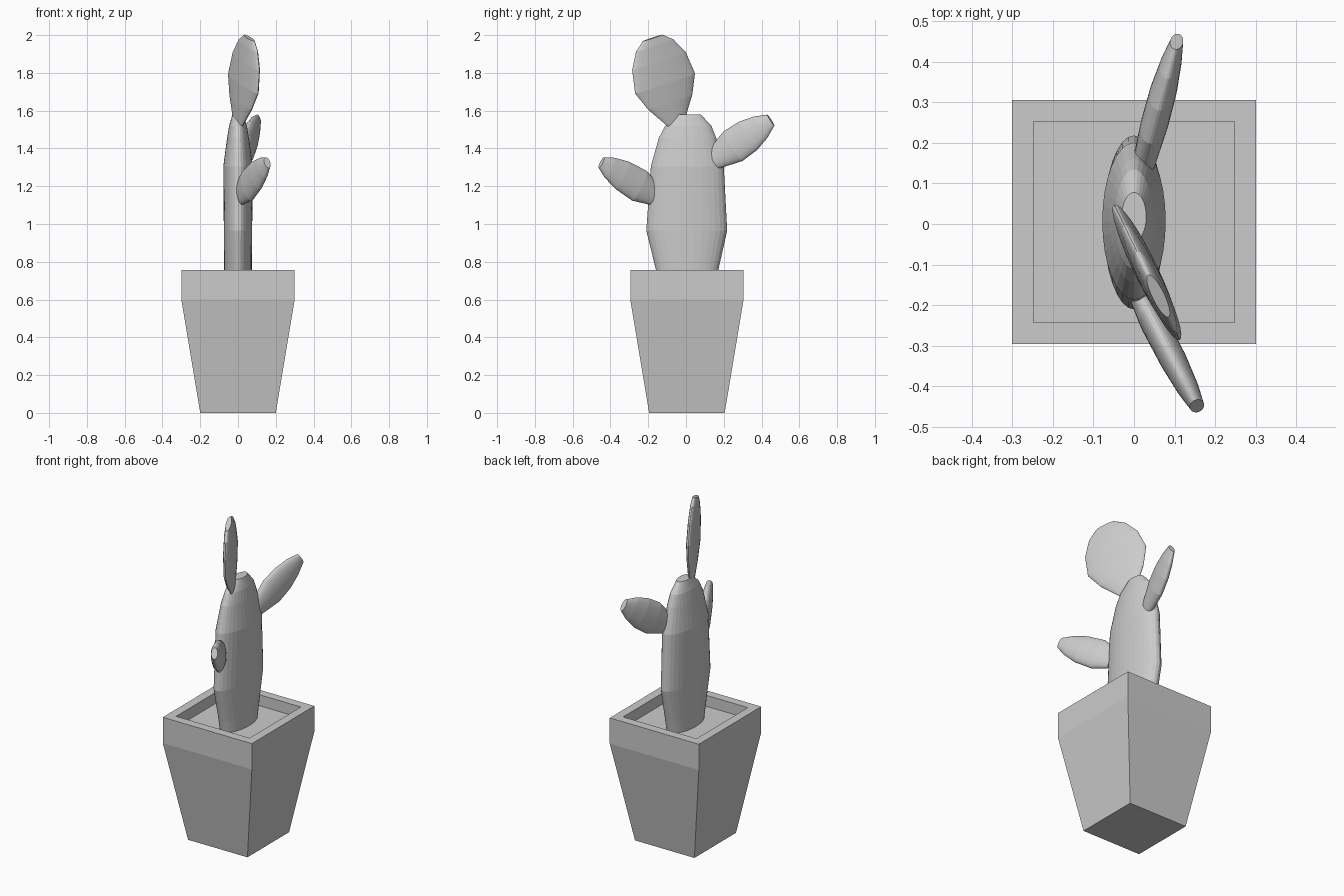
import bpy, bmesh
from math import cos, sin, pi
from mathutils import Vector

if "Cube" in bpy.data.objects:
    bpy.data.objects.remove(bpy.data.objects["Cube"])

CY = 0.005  # small shift of pot and trunk along y


def loft(name, rings, caps=True):
    """Skin a list of equal-length point rings; cap both ends."""
    bm = bmesh.new()
    loops = [[bm.verts.new(p) for p in ring] for ring in rings]
    n = len(loops[0])
    for a, b in zip(loops, loops[1:]):
        for i in range(n):
            j = (i + 1) % n
            bm.faces.new((a[i], a[j], b[j], b[i]))
    bm.faces.new(loops[0][::-1])
    bm.faces.new(loops[-1])
    bmesh.ops.recalc_face_normals(bm, faces=bm.faces)
    me = bpy.data.meshes.new(name)
    bm.to_mesh(me)
    bm.free()
    ob = bpy.data.objects.new(name, me)
    bpy.context.collection.objects.link(ob)
    return ob


def square(half, z):
    return [(sx * half, CY + sy * half, z) for sx, sy in ((-1, -1), (1, -1), (1, 1), (-1, 1))]


def ellipse(c, u, v, a, b, n=32):
    return [c + u * (a * cos(2 * pi * i / n)) + v * (b * sin(2 * pi * i / n)) for i in range(n)]


def pad(name, base, tip, heading, profile):
    """Flat cactus pad lying in the vertical plane along heading.
    profile: (fraction along axis, half width, half thickness)"""
    base, tip = Vector(base), Vector(tip)
    axis = (tip - base).normalized()
    side = Vector((-heading[1], heading[0], 0)).normalized()
    wide = axis.cross(side).normalized()
    side = wide.cross(axis)
    return loft(name, [ellipse(base.lerp(tip, t), wide, side, w, d) for t, w, d in profile])


# Square pot: flared body, straight rim, recessed soil
loft("pot", [square(h, z) for h, z in
             ((0.2, 0), (0.3, 0.6), (0.3, 0.757), (0.247, 0.757), (0.247, 0.69))])

# Main trunk: (z, y centre, half x, half y)
X, Y = Vector((1, 0, 0)), Vector((0, 1, 0))
loft("trunk", [ellipse(Vector((0, y, z)), X, Y, a, b) for z, y, a, b in
               ((0.685, 0.006, 0.071, 0.150), (0.757, 0.006, 0.073, 0.165),
                (0.965, 0.004, 0.075, 0.214), (1.305, 0.007, 0.078, 0.193),
                (1.455, 0.008, 0.058, 0.152), (1.52, 0.012, 0.047, 0.122),
                (1.58, 0.018, 0.030, 0.060))])

# Top pad, broad and thin
pad("top_pad", (0.0, -0.052, 1.53), (0.06, -0.177, 1.985), (0.437, -0.9),
    ((0, 0.05, 0.014), (0.25, 0.135, 0.024), (0.47, 0.184, 0.029),
     (0.73, 0.165, 0.026), (0.91, 0.115, 0.021), (1, 0.06, 0.015)))

# Side pads
pad("back_pad", (0.023, 0.145, 1.34), (0.105, 0.449, 1.55), (0.26, 0.96),
    ((0, 0.055, 0.028), (0.34, 0.094, 0.034), (0.6, 0.09, 0.033),
     (0.82, 0.068, 0.026), (1, 0.035, 0.016)))
pad("front_pad", (0.01, -0.168, 1.155), (0.155, -0.448, 1.325), (0.48, -0.877),
    ((0, 0.06, 0.026), (0.28, 0.09, 0.034), (0.6, 0.083, 0.033),
     (0.84, 0.06, 0.027), (1, 0.032, 0.018)))
